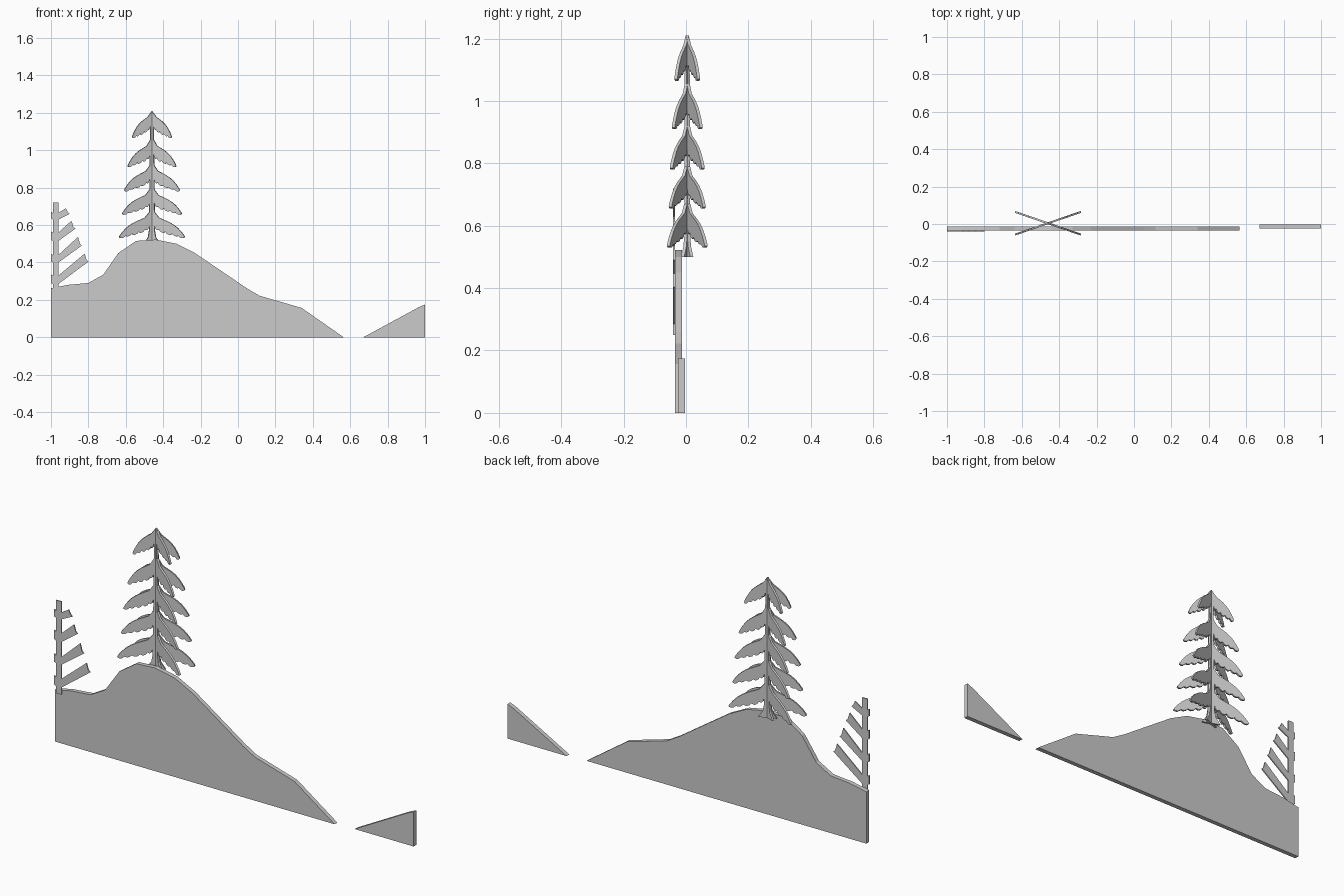
import bpy, bmesh, math
from mathutils import Matrix

if "Cube" in bpy.data.objects:
    bpy.data.objects.remove(bpy.data.objects["Cube"])


def slab(name, outline, y0, y1, matrix=None):
    """Extrude an (x, z) outline from y0 to y1."""
    bm = bmesh.new()
    face = bm.faces.new([bm.verts.new((x, y0, z)) for x, z in outline])
    ext = bmesh.ops.extrude_face_region(bm, geom=[face])
    moved = [g for g in ext["geom"] if isinstance(g, bmesh.types.BMVert)]
    bmesh.ops.translate(bm, verts=moved, vec=(0, y1 - y0, 0))
    bmesh.ops.recalc_face_normals(bm, faces=bm.faces)
    mesh = bpy.data.meshes.new(name)
    bm.to_mesh(mesh)
    bm.free()
    ob = bpy.data.objects.new(name, mesh)
    bpy.context.collection.objects.link(ob)
    if matrix:
        ob.matrix_world = matrix
    return ob


# Main hill
slab("hill", [(-1, 0), (-1, .262), (-.91, .28), (-.8, .29), (-.72, .335),
              (-.64, .45), (-.545, .515), (-.44, .522), (-.33, .5),
              (-.23, .45), (.05, .26), (.115, .222), (.34, .157), (.565, 0)],
     -.035, -.013)

# Small slope at the right end
slab("right_slope", [(.67, 0), (.965, .16), (1, .175), (1, 0)], -.025, -.003)

# Bare tree at the left end: (base low, base high, tip low, tip high, tip x)
branches = [(.285, .33, .404, .447, -.81), (.40, .44, .49, .537, -.845),
            (.515, .56, .58, .623, -.88), (.63, .665, .66, .69, -.91)]
right = [(-.96, .25)]
left = [(-.99, .25)]
for lo, hi, tip_lo, tip_hi, tx in branches:
    right += [(-.96, lo), (tx + .01, tip_lo), (tx, tip_lo + .01)]
    right += [(tx - .01, tip_hi), (-.96, hi)]
    left += [(-.99, lo), (-1, lo + .006), (-1, hi + .006), (-.99, hi)]
right.append((-.96, .72))
left.append((-.99, .72))
slab("bare_tree", right + left[::-1], -.041, -.035)

# Fir tree: one half outline mirrored, used on two crossing cards
# Bough shape as (share of width, share of height above tip)
bough = [(.22, .77), (.36, .69), (.5, .61), (.65, .5), (.78, .37), (.9, .2),
         (.98, .06), (1, 0), (.95, -.04), (.88, -.03), (.8, .05), (.74, .03),
         (.67, .06), (.62, .13), (.54, .09), (.46, .13), (.41, .21),
         (.33, .17), (.26, .22), (.22, .31), (.16, .28), (.12, .33)]
# Tiers as (width, tip height, top height)
tiers = [(.112, 1.07, 1.21), (.137, .915, 1.055), (.157, .785, .92),
         (.168, .66, .79), (.186, .535, .67)]
half = []
for i, (w, z0, z1) in enumerate(tiers):
    stem = .009 + .0015 * i
    h = z1 - z0
    if i:
        half.append((stem, z1))
    half += [(w * u, z0 + h * v) for u, v in bough]
    half.append((stem + .001, z0 + h * .45))
    if i < len(tiers) - 1:
        half.append((stem + .001, z0 + h * .2))
# pull the last stem point down into a flared foot
half += [(.016, .57), (.022, .535), (.045, .5)]
fir = [(0, 1.21)] + half + [(-x, z) for x, z in reversed(half)]
for name, sign in (("fir_card_a", 1), ("fir_card_b", -1)):
    turn = Matrix.Translation((-.46, .004, 0)) @ Matrix.Rotation(
        sign * math.radians(19), 4, 'Z')
    slab(name, fir, -.005, .005, turn)
